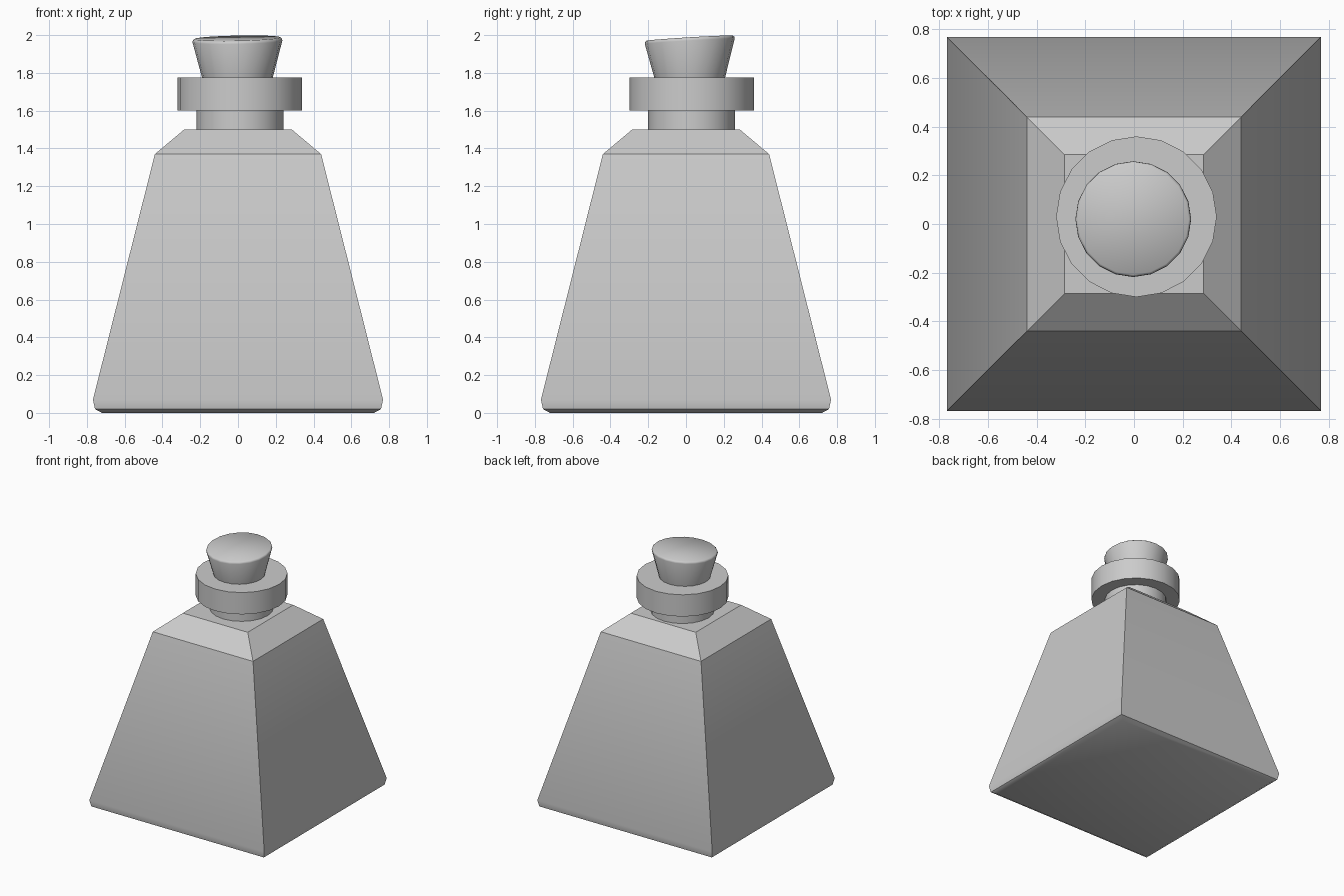
import bpy, bmesh, math

if "Cube" in bpy.data.objects:
    bpy.data.objects.remove(bpy.data.objects["Cube"])


def stack(name, profile, sides, center=(0, 0), start=0.0, tilt=(0, 0), tilt_from=9.0, smooth=30):
    """Closed solid from (radius, z) rings; rings above tilt_from are slanted."""
    bm = bmesh.new()
    rings = []
    for r, z in profile:
        ring = []
        for i in range(sides):
            a = start + 2 * math.pi * i / sides
            x, y = r * math.cos(a), r * math.sin(a)
            dz = tilt[0] * x + tilt[1] * y if z > tilt_from else 0
            ring.append(bm.verts.new((center[0] + x, center[1] + y, z + dz)))
        rings.append(ring)
    for lo, hi in zip(rings, rings[1:]):
        for i in range(sides):
            j = (i + 1) % sides
            bm.faces.new((lo[i], lo[j], hi[j], hi[i]))
    bm.faces.new(rings[0][::-1])
    bm.faces.new(rings[-1])
    mesh = bpy.data.meshes.new(name)
    bm.to_mesh(mesh)
    bm.free()
    obj = bpy.data.objects.new(name, mesh)
    bpy.context.collection.objects.link(obj)
    bpy.ops.object.select_all(action='DESELECT')
    obj.select_set(True)
    bpy.context.view_layer.objects.active = obj
    bpy.ops.object.shade_smooth_by_angle(angle=math.radians(smooth))
    return obj


# Square bottle body: half-widths turned into corner radii
body = [(0.72, 0), (0.757, 0.02), (0.768, 0.07), (0.44, 1.37), (0.285, 1.5)]
stack("bottle_body", [(h * math.sqrt(2), z) for h, z in body], 4, start=math.pi / 4)

# Neck and wide collar, slightly off centre
axis = (0.01, 0.03)
stack("neck", [(0.23, 1.49), (0.23, 1.61)], 20, axis, math.pi / 2)
stack("neck_collar", [(0.33, 1.602), (0.33, 1.775)], 20, axis, math.pi / 2)

# Tapered stopper with a slanted top and softened rim
stack("stopper", [(0.178, 1.74), (0.238, 1.967), (0.236, 1.977), (0.228, 1.984)], 20,
      (-0.003, 0.02), math.pi / 2, tilt=(0.02, 0.06), tilt_from=1.9, smooth=45)
